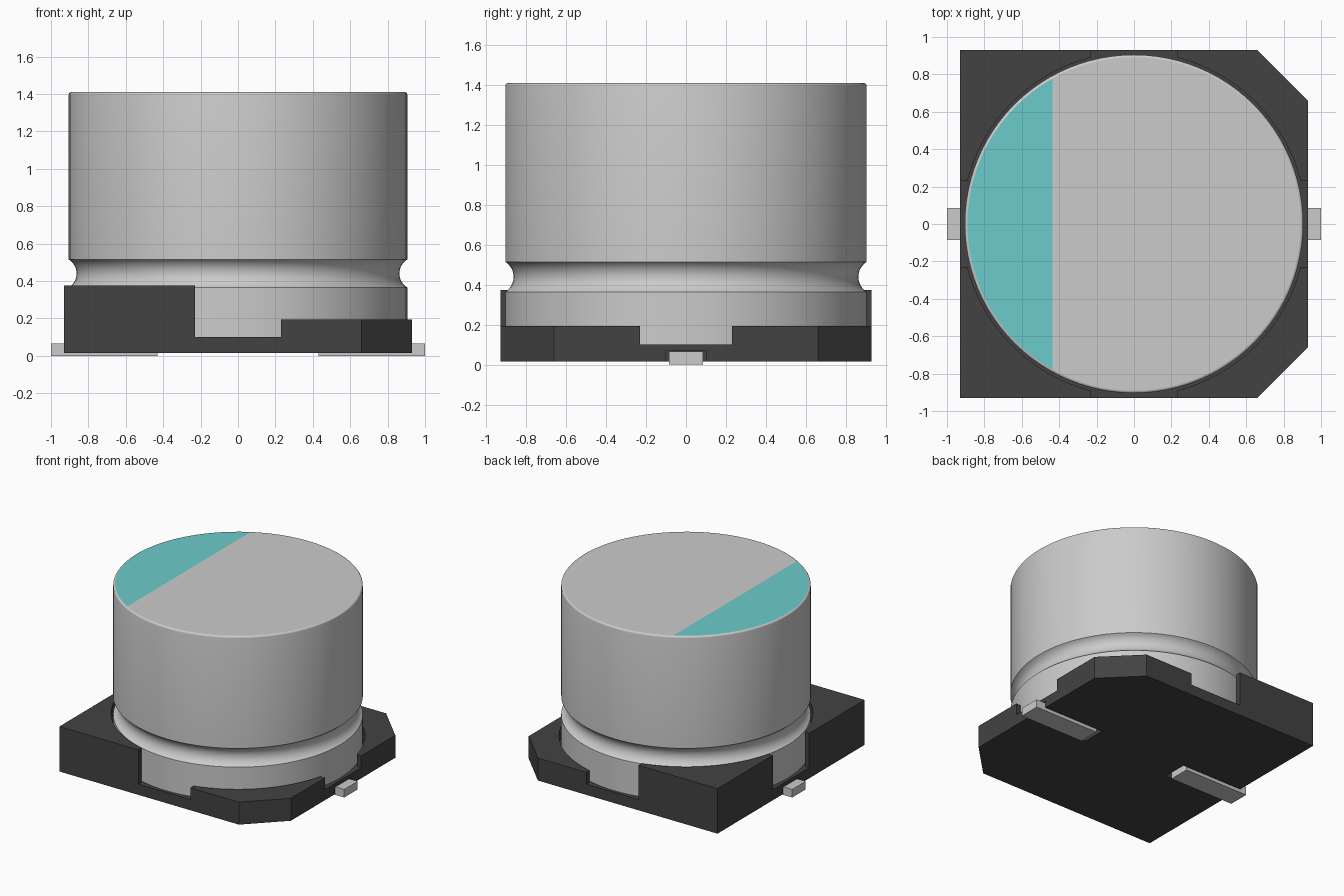
import bpy, bmesh, math

cube = bpy.data.objects.get("Cube")
if cube:
    bpy.data.objects.remove(cube, do_unlink=True)


def material(name, rgb):
    m = bpy.data.materials.new(name)
    m.diffuse_color = (*rgb, 1)
    m.use_nodes = True
    m.node_tree.nodes["Principled BSDF"].inputs["Base Color"].default_value = (*rgb, 1)
    return m


ALUMINIUM = material("aluminium", (0.60, 0.60, 0.60))
TEAL = material("teal marking", (0.15, 0.60, 0.60))
PLASTIC = material("black plastic", (0.055, 0.055, 0.055))
TIN = material("tinned metal", (0.60, 0.60, 0.60))


def finish(name, bm, *mats):
    bmesh.ops.recalc_face_normals(bm, faces=bm.faces)
    me = bpy.data.meshes.new(name)
    bm.to_mesh(me)
    bm.free()
    ob = bpy.data.objects.new(name, me)
    bpy.context.collection.objects.link(ob)
    for m in mats:
        me.materials.append(m)
    return ob


def smooth(ob):
    bpy.ops.object.select_all(action='DESELECT')
    ob.select_set(True)
    bpy.context.view_layer.objects.active = ob
    bpy.ops.object.shade_smooth_by_angle(angle=math.radians(30))


def prism(name, outline, z0, z1, mat):
    bm = bmesh.new()
    face = bm.faces.new([bm.verts.new((x, y, z0)) for x, y in outline])
    top = bmesh.ops.extrude_face_region(bm, geom=[face], use_keep_orig=True)["geom"]
    for v in top:
        if isinstance(v, bmesh.types.BMVert):
            v.co.z = z1
    return finish(name, bm, mat)


# Can: lathed profile with a crimp groove and rounded top rim
R, TOP, RIM = 0.905, 1.41, 0.014
profile = [(0, 0.10), (R, 0.10), (R, 0.365)]
half, depth = 0.075, 0.042
gr = (half ** 2 + depth ** 2) / (2 * depth)
ga = math.asin(half / gr)
for i in range(1, 12):
    a = -ga + 2 * ga * i / 12
    profile.append((R - depth + gr - gr * math.cos(a), 0.44 + gr * math.sin(a)))
profile.append((R, 0.515))
for i in range(5):
    a = math.radians(90 * i / 4)
    profile.append((R - RIM + RIM * math.cos(a), TOP - RIM + RIM * math.sin(a)))

bm = bmesh.new()
pv = [bm.verts.new((r, 0, z)) for r, z in profile]
pe = [bm.edges.new(p) for p in zip(pv, pv[1:])]
bmesh.ops.spin(bm, geom=pv + pe, cent=(0, 0, 0), axis=(0, 0, 1),
               angle=math.tau, steps=96, use_merge=False)
bmesh.ops.remove_doubles(bm, verts=bm.verts, dist=1e-4)
# Lid, split along the polarity marking
rim = [e for e in bm.edges if e.is_boundary]
lid = bmesh.ops.contextual_create(bm, geom=rim)["faces"][0]
bmesh.ops.bisect_plane(bm, geom=[lid, *lid.edges, *lid.verts],
                       plane_co=(-0.435, 0, 0), plane_no=(1, 0, 0))
for f in bm.faces:
    if all(v.co.z > TOP - 1e-4 for v in f.verts):
        if f.calc_center_median().x < -0.435:
            f.material_index = 1
        for e in f.edges:
            e.smooth = False
smooth(finish("can", bm, ALUMINIUM, TEAL))

# Base slab: notched lower layer leaves slots for the terminals
B, C = 0.93, 0.66
S, SX = 0.10, 0.39
right = [(B, -C), (B, -S), (SX, -S), (SX, S), (B, S), (B, C), (C, B)]
left = [(-B, B), (-B, S), (-SX, S), (-SX, -S), (-B, -S), (-B, -B)]
prism("base_lower", right + left + [(C, -B)], 0.015, 0.07, PLASTIC)
prism("base_upper", [(B, -C), (B, C), (C, B), (-B, B), (-B, -B), (C, -B)],
      0.07, 0.10, PLASTIC)

# Corner walls hugging the can: tall and square on one side, low and chamfered on the other
G, RI = 0.23, 0.92
a0 = math.asin(G / RI)
arc = [(RI * math.cos(a), RI * math.sin(a))
       for a in (a0 + (math.pi / 2 - 2 * a0) * i / 16 for i in range(17))]
for sx, side in ((1, "left"), (-1, "right")):
    outer = [(C, B), (B, C)] if sx > 0 else [(B, B)]
    height = 0.195 if sx > 0 else 0.375
    for sy, end in ((-1, "front"), (1, "back")):
        outline = [(sx * x, sy * y) for x, y in arc + [(G, B)] + outer + [(B, G)]]
        smooth(prism(f"corner_wall_{end}_{side}", outline, 0.10, height, PLASTIC))

# Terminals
W = 0.085
for sx, side in ((1, "left"), (-1, "right")):
    prism(f"terminal_{side}", [(sx * 0.43, -W), (sx, -W), (sx, W), (sx * 0.43, W)],
          0.0, 0.065, TIN)
